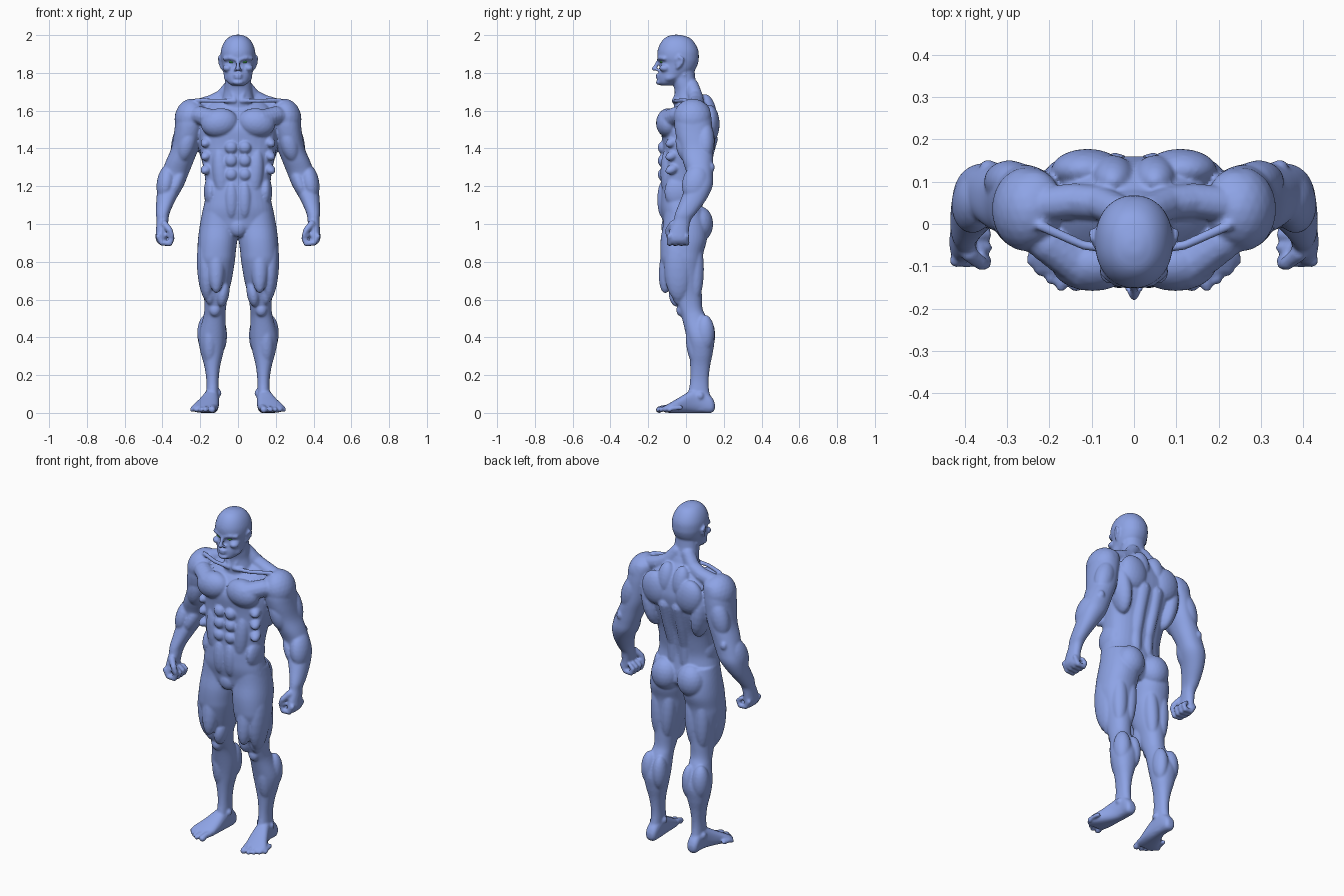
import bpy, bmesh, math
from mathutils import Matrix, Vector, Euler

bm = bmesh.new()


def catmull(a, b, c, d, t):
    return tuple(0.5 * (2 * q + (r - p) * t + (2 * p - 5 * q + 4 * r - s) * t * t
                        + (3 * q - p - 3 * r + s) * t ** 3) for p, q, r, s in zip(a, b, c, d))


def loft(rows, axis="z", power=2.2, inset=0.0, n=36, steps=4):
    """Closed skin through rows of (level, x0, x1, v0, v1); v is y (axis z) or z (axis y)."""
    dense = []
    for i in range(len(rows) - 1):
        q = [rows[max(0, min(len(rows) - 1, i + k))] for k in (-1, 0, 1, 2)]
        dense += [catmull(*q, s / steps) for s in range(steps)]
    dense.append(rows[-1])
    rings = []
    for lv, x0, x1, v0, v1 in dense:
        ring = []
        for k in range(n):
            a = 2 * math.pi * k / n
            c, s = math.cos(a), math.sin(a)
            u = math.copysign(abs(c) ** (2 / power), c) * ((x1 - x0) / 2 - inset) + (x0 + x1) / 2
            v = math.copysign(abs(s) ** (2 / power), s) * ((v1 - v0) / 2 - inset) + (v0 + v1) / 2
            ring.append(bm.verts.new((u, v, lv) if axis == "z" else (u, lv, v)))
        rings.append(ring)
    for r0, r1 in zip(rings, rings[1:]):
        for k in range(n):
            bm.faces.new((r0[k], r0[(k + 1) % n], r1[(k + 1) % n], r1[k]))
    bm.faces.new(rings[0][::-1])
    bm.faces.new(rings[-1])


def blob(centre, radii, rot=(0, 0, 0), target=None):
    m = (Matrix.Translation(centre) @ Euler([math.radians(r) for r in rot]).to_matrix().to_4x4()
         @ Matrix.Diagonal((*radii, 1)))
    bmesh.ops.create_icosphere(target or bm, subdivisions=3, radius=1, matrix=m)


def chain(points):
    """Tapered tube through (x, y, z, radius) points, made of closely spaced balls."""
    for a, b in zip(points, points[1:]):
        a, b = Vector(a), Vector(b)
        count = max(2, int((b - a).length / (min(a[3], b[3]) * 0.35)))
        for i in range(count + 1):
            p = a.lerp(b, i / count)
            bmesh.ops.create_icosphere(bm, subdivisions=2, radius=p[3],
                                       matrix=Matrix.Translation(p.xyz))


# Leg
loft([(1.08, .0, .19, -.12, .09), (1.0, .0, .205, -.125, .11), (.92, .0, .216, -.138, .115),
      (.85, .008, .219, -.14, .097), (.8, .013, .218, -.135, .092), (.7, .03, .2, -.105, .088),
      (.62, .05, .185, -.072, .088), (.55, .06, .182, -.045, .092), (.5, .063, .19, -.025, .115),
      (.4, .06, .214, -.002, .153), (.32, .073, .202, .012, .146), (.25, .09, .183, .018, .132),
      (.18, .098, .172, .018, .124), (.12, .098, .172, .01, .126), (.06, .1, .175, -.01, .14),
      (.01, .105, .17, .0, .14)], inset=.004)
for c, r, rot in [((.17, -.04, .77), (.047, .075, .18), (0, 3, 0)),      # outer thigh
                  ((.115, -.082, .81), (.05, .055, .18), (-10, 0, 0)),   # front thigh
                  ((.08, -.045, .635), (.034, .047, .075), (0, -8, 0)),  # inner thigh
                  ((.155, -.04, .66), (.034, .04, .09), (0, 6, 0)),
                  ((.145, .05, .76), (.045, .045, .17), (0, 0, 0)),      # hamstrings
                  ((.08, .05, .76), (.042, .045, .17), (0, -4, 0)),
                  ((.123, -.027, .545), (.03, .024, .035), (0, 0, 0)),   # kneecap
                  ((.098, .105, .41), (.04, .05, .1), (0, 0, 0)),        # calf
                  ((.168, .1, .42), (.048, .052, .1), (0, 0, 0)),
                  ((.15, .04, .37), (.04, .04, .12), (6, 0, 0)),         # shin
                  ((.102, .06, .105), (.015, .02, .02), (0, 0, 0)),      # ankle bones
                  ((.17, .075, .09), (.015, .02, .02), (0, 0, 0)),
                  ((.085, .07, 1.0), (.083, .074, .095), (0, 0, 0))]:    # buttock
    blob(c, r, rot)

# Foot and toes
loft([(.153, .12, .155, .02, .05), (.135, .105, .17, .0, .085), (.08, .1, .173, .0, .13),
      (.03, .1, .187, .0, .12), (-.03, .102, .217, .0, .085), (-.08, .11, .244, .0, .056),
      (-.115, .13, .235, .002, .036)], axis="y", power=2.5)
for x, y, r in [(.135, -.142, .019), (.17, -.147, .014), (.195, -.131, .0135),
                (.218, -.112, .013), (.24, -.088, .013)]:
    chain([(x - .008, y + .06, .028, r), (x, y + .02, .025, r * .9), (x + .002, y, .017, r)])

# Arm
loft([(1.655, .21, .27, .0, .08), (1.62, .17, .305, -.045, .125), (1.55, .17, .333, -.065, .14),
      (1.48, .185, .343, -.06, .145), (1.4, .205, .358, -.038, .148), (1.33, .232, .387, -.02, .148),
      (1.26, .26, .412, .0, .148), (1.2, .285, .429, -.008, .145), (1.13, .325, .436, -.032, .112),
      (1.06, .357, .439, -.06, .06), (1.02, .364, .435, -.07, .03), (.97, .37, .438, -.09, .02),
      (.92, .375, .44, -.1, .018), (.895, .39, .425, -.09, .01)], inset=.004)
for c, r, rot in [((.255, .035, 1.565), (.08, .1, .1), (0, -15, 0)),     # shoulder cap
                  ((.272, -.008, 1.42), (.047, .046, .095), (8, -15, 0)),  # biceps
                  ((.295, .1, 1.44), (.055, .051, .11), (0, -15, 0)),    # triceps
                  ((.38, .05, 1.22), (.05, .07, .1), (-14, -10, 0)),     # forearm
                  ((.325, .05, 1.22), (.04, .06, .1), (-14, -22, 0)),
                  ((.345, .135, 1.3), (.02, .017, .025), (0, 0, 0))]:    # elbow
    blob(c, r, rot)

# Fist
for y, r in [(-.087, .0155), (-.056, .016), (-.025, .0155), (.004, .014)]:
    chain([(.422, y, .935, r), (.402, y, .9, r), (.362, y, .897, r),
           (.35, y, .925, r * .95), (.368, y, .942, r * .9)])
chain([(.39, -.07, 1.0, .02), (.362, -.093, .968, .017), (.35, -.095, .94, .013),
       (.362, -.07, .945, .011)])

# Torso muscles on one side
for c, r, rot in [((.098, -.093, 1.535), (.1, .066, .078), (0, 8, 0)),   # chest
                  ((.165, .08, 1.43), (.052, .075, .15), (0, 10, 0)),    # side of back
                  ((.11, .128, 1.53), (.085, .05, .1), (0, 12, 0)),      # shoulder blade
                  ((.05, .115, 1.6), (.05, .045, .09), (12, 0, 0)),
                  ((.145, -.04, 1.17), (.036, .075, .085), (0, 0, 0)),   # flank
                  ((.035, -.122, 1.13), (.035, .03, .1), (0, 0, 0)),     # lower belly
                  ((.09, -.095, 1.27), (.045, .04, .14), (0, 5, 0))]:
    blob(c, r, rot)
for z in (1.405, 1.335, 1.262):
    blob((.036, -.122, z), (.034, .028, .034))
    blob((.165, -.07, z + .03), (.03, .045, .026), (25, 0, 30))
chain([(.12, -.1, 1.55, .055), (.2, -.045, 1.575, .05), (.25, -.01, 1.57, .045)])
chain([(.04, .055, 1.1, .036), (.04, .062, 1.2, .034), (.045, .1, 1.33, .036), (.045, .125, 1.45, .045)])
chain([(.035, .03, 1.73, .04), (.08, .05, 1.672, .042), (.14, .055, 1.642, .043), (.23, .045, 1.615, .044)])
chain([(.018, -.066, 1.652, .012), (.12, -.05, 1.652, .012), (.22, -.005, 1.655, .013)])
chain([(.06, -.01, 1.79, .014), (.018, -.058, 1.66, .013)])

# One side of the face
chain([(.012, -.143, 1.872, .011), (.042, -.138, 1.88, .011), (.07, -.115, 1.876, .012)])
blob((.056, -.112, 1.825), (.026, .03, .02))
blob((.015, -.152, 1.817), (.009, .012, .008))
blob((.058, -.075, 1.782), (.018, .04, .022), (25, 0, 0))
chain([(.09, -.05, 1.87, .008), (.099, -.035, 1.885, .008), (.101, -.018, 1.875, .008),
       (.097, -.022, 1.85, .008), (.088, -.045, 1.827, .008)])
blob((.088, -.037, 1.855), (.009, .02, .028))

# Mirror everything so far to the other side
geom = bm.verts[:] + bm.edges[:] + bm.faces[:]
copy = bmesh.ops.duplicate(bm, geom=geom)["geom"]
bmesh.ops.scale(bm, vec=(-1, 1, 1), verts=[v for v in copy if isinstance(v, bmesh.types.BMVert)])


def centred(rows, **kw):
    loft([(z, -x, x, y0, y1) for z, x, y0, y1 in rows], **kw)


# Torso core and neck
centred([(1.68, .07, .0, .09), (1.65, .14, -.03, .115), (1.6, .185, -.08, .145), (1.55, .202, -.115, .16),
         (1.5, .212, -.135, .165), (1.42, .212, -.13, .15), (1.35, .2, -.13, .128), (1.28, .185, -.133, .105),
         (1.2, .176, -.138, .09), (1.14, .178, -.142, .083), (1.08, .19, -.142, .09), (1.02, .198, -.13, .1),
         (.97, .17, -.12, .1), (.93, .06, -.09, .06)], power=2.4, inset=.005)
centred([(1.82, .066, -.08, .045), (1.75, .07, -.07, .053), (1.7, .075, -.06, .075),
         (1.64, .09, -.065, .1), (1.58, .1, -.06, .12)])
blob((0, -.095, .985), (.05, .036, .055))

# Head
centred([(2.002, .018, -.07, -.035), (1.988, .05, -.108, .015), (1.96, .075, -.134, .045),
         (1.92, .09, -.15, .065), (1.88, .092, -.15, .068), (1.855, .088, -.138, .065),
         (1.82, .082, -.14, .05), (1.79, .075, -.147, .02), (1.765, .066, -.148, -.01),
         (1.745, .05, -.146, -.05), (1.732, .03, -.13, -.08)], power=2.15)
chain([(0, -.143, 1.87, .010), (0, -.158, 1.84, .011), (0, -.169, 1.822, .013)])
blob((0, -.149, 1.789), (.025, .013, .007))
blob((0, -.148, 1.775), (.022, .013, .007))
blob((0, -.14, 1.75), (.03, .02, .015))


def make_object(name, mesh_data, colour):
    me = bpy.data.meshes.new(name)
    mesh_data.to_mesh(me)
    mesh_data.free()
    me.shade_smooth()
    mat = bpy.data.materials.new(name + "_colour")
    mat.diffuse_color = (*colour, 1)
    me.materials.append(mat)
    ob = bpy.data.objects.new(name, me)
    bpy.context.collection.objects.link(ob)
    return ob


# Fuse the parts into one smooth skin
body = make_object("body", bm, (.27, .37, .79))
fuse = body.modifiers.new("fuse", "REMESH")
fuse.mode = "VOXEL"
fuse.voxel_size = .006
fuse.use_smooth_shade = True
soften = body.modifiers.new("soften", "SMOOTH")
soften.factor = .5
soften.iterations = 6

# Eyes
eyes = bmesh.new()
for s in (1, -1):
    blob((s * .034, -.124, 1.857), (.015, .014, .007), (0, -s * 8, 0), eyes)
make_object("eyes", eyes, (.1, .6, .1))
